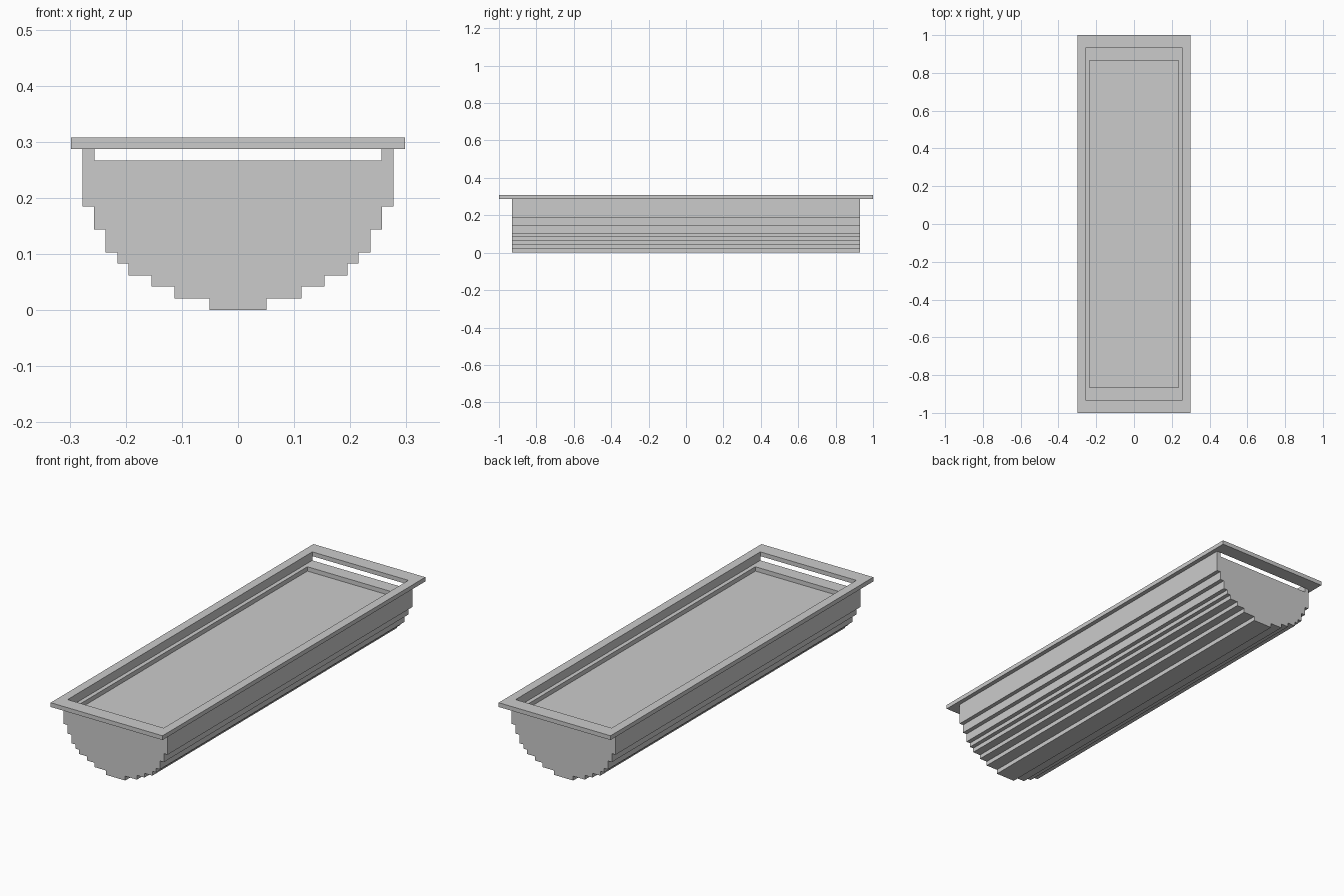
import bpy, bmesh

if "Cube" in bpy.data.objects:
    bpy.data.objects.remove(bpy.data.objects["Cube"])

BODY_Y = 0.931          # half length of the trough
RIM_X, RIM_Y = 0.298, 1.0
IN_X, IN_Y = 0.256, 0.931   # rim opening
BED_X, BED_Y, BED_Z = 0.236, 0.865, 0.246
LEDGE_Z, WALL_Z, TOP_Z = 0.267, 0.2875, 0.308


def finish(bm, name):
    bmesh.ops.recalc_face_normals(bm, faces=bm.faces)
    mesh = bpy.data.meshes.new(name)
    bm.to_mesh(mesh)
    bm.free()
    obj = bpy.data.objects.new(name, mesh)
    bpy.context.collection.objects.link(obj)
    return obj


def trough():
    # stepped half section: (half width, upper z of that step)
    steps = [(0.051, 0.021), (0.113, 0.042), (0.154, 0.062), (0.195, 0.083),
             (0.215, 0.103), (0.236, 0.144), (0.257, 0.185), (0.277, WALL_Z)]
    half, z = [], 0.0
    for w, top in steps:
        half += [(w, z), (w, top)]
        z = top
    half += [(IN_X, WALL_Z), (IN_X, LEDGE_Z)]
    profile = half + [(-x, z) for x, z in reversed(half)]

    # extrude the section along y
    bm = bmesh.new()
    front = bm.faces.new([bm.verts.new((x, -BODY_Y, z)) for x, z in profile])
    ext = bmesh.ops.extrude_face_region(bm, geom=[front], use_keep_orig=True)
    verts = [g for g in ext["geom"] if isinstance(g, bmesh.types.BMVert)]
    bmesh.ops.translate(bm, verts=verts, vec=(0, 2 * BODY_Y, 0))
    bmesh.ops.recalc_face_normals(bm, faces=bm.faces)

    # shallow recess sunk into the top, leaving a ledge around it
    top = next(f for f in bm.faces if f.normal.z > 0.9
               and abs(f.calc_center_median().x) < 0.01)
    bmesh.ops.inset_individual(bm, faces=[top], thickness=0.02)
    for v in top.verts:
        v.co.x = BED_X if v.co.x > 0 else -BED_X
        v.co.y = BED_Y if v.co.y > 0 else -BED_Y
    bed = bmesh.ops.extrude_discrete_faces(bm, faces=[top])["faces"][0]
    for v in bed.verts:
        v.co.z = BED_Z
    return finish(bm, "stepped_trough")


def rim():
    # rectangular frame: four rings joined into a closed band
    bm = bmesh.new()
    rings = []
    for x, y, z in [(RIM_X, RIM_Y, WALL_Z), (RIM_X, RIM_Y, TOP_Z),
                    (IN_X, IN_Y, TOP_Z), (IN_X, IN_Y, WALL_Z)]:
        rings.append([bm.verts.new((sx * x, sy * y, z))
                      for sx, sy in [(-1, -1), (1, -1), (1, 1), (-1, 1)]])
    for i in range(4):
        a, b = rings[i], rings[(i + 1) % 4]
        for j in range(4):
            k = (j + 1) % 4
            bm.faces.new((a[j], a[k], b[k], b[j]))
    return finish(bm, "rim_frame")


trough()
rim()
